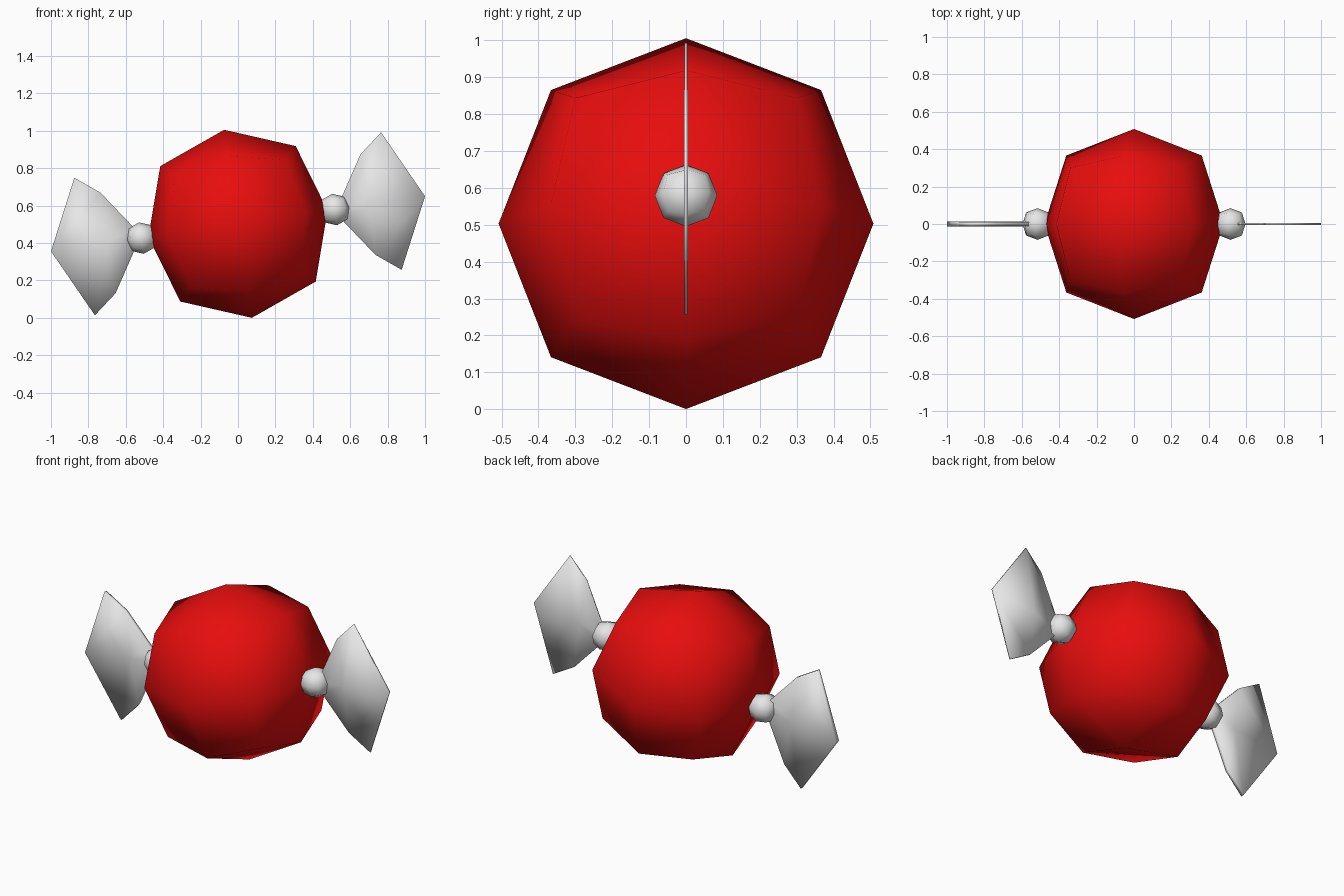
import bpy, bmesh, math
from mathutils import Matrix, Vector

if "Cube" in bpy.data.objects:
    bpy.data.objects.remove(bpy.data.objects["Cube"])

CENTRE = Vector((0, 0, 0.503))
TILT = Matrix.Rotation(math.radians(-8.4), 4, 'Y')


def material(name, rgb):
    m = bpy.data.materials.new(name)
    m.diffuse_color = (*rgb, 1)
    m.use_nodes = True
    m.node_tree.nodes["Principled BSDF"].inputs["Base Color"].default_value = m.diffuse_color
    return m


red = material("red", (0.8, 0.004, 0.004))
silver = material("light grey", (0.8, 0.8, 0.8))


def finish(bm, name, mat):
    bmesh.ops.recalc_face_normals(bm, faces=bm.faces)
    for f in bm.faces:
        f.smooth = True
    me = bpy.data.meshes.new(name)
    bm.to_mesh(me)
    bm.free()
    me.materials.append(mat)
    ob = bpy.data.objects.new(name, me)
    bpy.context.collection.objects.link(ob)


def cube_ball(name, centre, size, mat):
    """Ball made from a cube with each side cut 2 x 2, pushed out round."""
    bm = bmesh.new()
    bmesh.ops.create_cube(bm, size=2)
    bmesh.ops.subdivide_edges(bm, edges=bm.edges, cuts=1, use_grid_fill=True)
    for v in bm.verts:
        n = sum(abs(c) > 0.5 for c in v.co)
        v.co *= {1: 0.508, 2: 0.366, 3: 0.30}[n]
        if n == 1 and abs(v.co.x) > 0.1:
            v.co.x *= 0.953          # slightly flattened ends
    bm.transform(Matrix.Translation(centre) @ TILT @ Matrix.Scale(size, 4))
    finish(bm, name, mat)


# Fan outline: rows of (x, z) from neck to outer edge, bottom / middle / top
FAN = [[(0.555, 0.525), (0.54, 0.58), (0.545, 0.625)],
       [(0.735, 0.337), (0.70, 0.605), (0.655, 0.875)],
       [(0.875, 0.257), (1.0, 0.65), (0.765, 0.992)]]


def fan(name, side, edge, mid):
    """Thin wrapper fan; the left one is the right one turned half round."""
    bm = bmesh.new()
    layers = []
    for s in (-1, 1):
        layers.append([[bm.verts.new((side * x, s * (mid if j == 1 else edge),
                                      CENTRE.z + side * (z - CENTRE.z)))
                        for j, (x, z) in enumerate(row)] for row in FAN])
    for g in layers:
        for i in range(2):
            for j in range(2):
                bm.faces.new((g[i][j], g[i + 1][j], g[i + 1][j + 1], g[i][j + 1]))
    # rim joining front and back
    rim = [(0, 0), (1, 0), (2, 0), (2, 1), (2, 2), (1, 2), (0, 2), (0, 1)]
    for (a, b), (c, d) in zip(rim, rim[1:] + rim[:1]):
        bm.faces.new((layers[0][a][b], layers[0][c][d],
                      layers[1][c][d], layers[1][a][b]))
    finish(bm, name, silver)


# Big ball, knots on both sides, fans
cube_ball("ball_body", CENTRE, 1.0, red)
for side, word, edge, mid in ((1, "right", 0.004, 0.006), (-1, "left", 0.010, 0.014)):
    knot = CENTRE + TILT @ Vector((side * 0.522, 0, 0))
    cube_ball(word + "_knot", knot, 0.167, silver)
    fan(word + "_fan", side, edge, mid)
